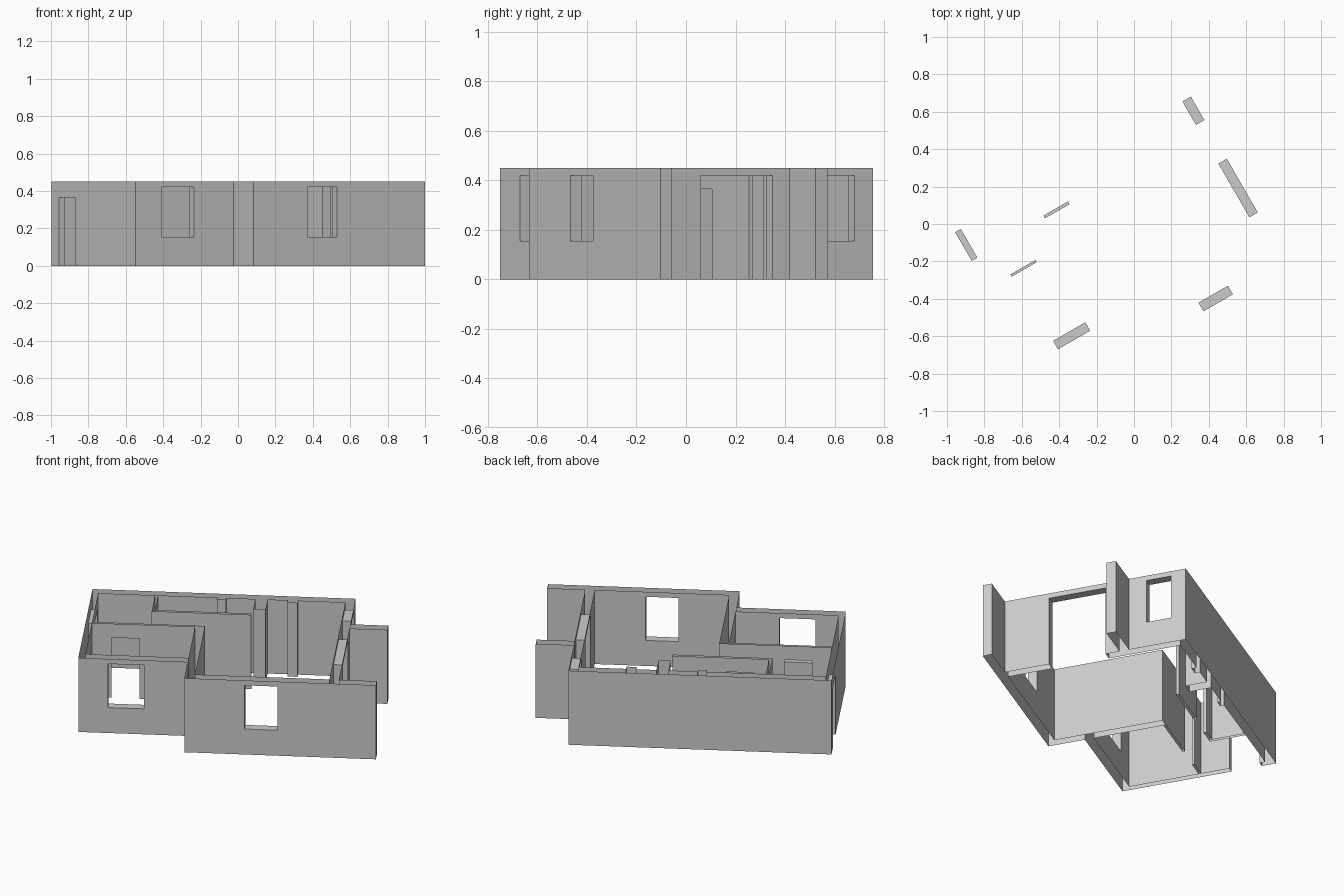
import bpy, bmesh, math

cube = bpy.data.objects.get("Cube")
if cube:
    bpy.data.objects.remove(cube, do_unlink=True)

HEIGHT, DOOR, SILL, HEAD = 0.45, 0.365, 0.155, 0.42
TURN = math.radians(30)  # the plan is drawn square, then turned

plaster = bpy.data.materials.new("grey plaster")
plaster.use_nodes = True
GREY = (0.6, 0.6, 0.6, 1)
plaster.diffuse_color = GREY
plaster.node_tree.nodes["Principled BSDF"].inputs["Base Color"].default_value = GREY


def inside(p, box):
    return all(box[i] < p[i] < box[i + 3] for i in range(3))


def build_walls(name, walls, openings=()):
    """Union of plan rectangles minus opening boxes, open at top and bottom."""
    solids = [(a, b, 0, c, d, HEIGHT) for a, b, c, d in walls]
    cuts = [sorted({box[i + k] for box in solids + list(openings) for k in (0, 3)})
            for i in range(3)]
    cuts[2] = [z for z in cuts[2] if 0 <= z <= HEIGHT]

    def filled(idx):
        if any(n < 0 or n >= len(cuts[i]) - 1 for i, n in enumerate(idx)):
            return False
        mid = [(cuts[i][n] + cuts[i][n + 1]) / 2 for i, n in enumerate(idx)]
        return (any(inside(mid, s) for s in solids)
                and not any(inside(mid, o) for o in openings))

    bm = bmesh.new()
    cells = [(i, j, k) for i in range(len(cuts[0]) - 1)
             for j in range(len(cuts[1]) - 1) for k in range(len(cuts[2]) - 1)]
    for cell in filter(filled, cells):
        for axis in range(3):
            for side in (0, 1):
                beside = list(cell)
                beside[axis] += 2 * side - 1
                plane = cuts[axis][cell[axis] + side]
                rim = axis == 2 and plane in (0, HEIGHT)
                if rim or filled(beside):
                    continue
                b, c = (axis + 1) % 3, (axis + 2) % 3
                ring = [(0, 0), (1, 0), (1, 1), (0, 1)]
                verts = []
                for s, t in (ring if side else ring[::-1]):
                    co = [0, 0, 0]
                    co[axis] = plane
                    co[b] = cuts[b][cell[b] + s]
                    co[c] = cuts[c][cell[c] + t]
                    verts.append(bm.verts.new(co))
                bm.faces.new(verts)
    bmesh.ops.remove_doubles(bm, verts=bm.verts, dist=0.0005)
    bmesh.ops.dissolve_limit(bm, angle_limit=0.01, verts=bm.verts, edges=bm.edges)
    mesh = bpy.data.meshes.new(name)
    bm.to_mesh(mesh)
    bm.free()
    mesh.materials.append(plaster)
    obj = bpy.data.objects.new(name, mesh)
    obj.rotation_euler.z = TURN
    bpy.context.collection.objects.link(obj)


def door(a, b, c, d, top=DOOR):
    return (a, b, -1, c, d, top)


def window(a, b, c, d):
    return (a, b, SILL, c, d, HEAD)


# Outer shell with the terrace screens and the pilasters on the back wall
build_walls("outer_walls", [
    (-0.85, -0.377, -0.815, 0.523),   # entrance side
    (-0.85, 0.472, 0.604, 0.523),     # back
    (0.552, -0.59, 0.604, 0.523),     # terrace side
    (-0.245, -0.59, 0.814, -0.537),   # front, running on past the terrace
    (-0.245, -0.59, -0.192, 0.097),   # step in the front
    (-0.85, -0.377, -0.192, -0.325),  # recessed front
    (0.604, 0.135, 0.814, 0.19),      # terrace screen
    (0.055, 0.345, 0.122, 0.5),       # deep pier
    (0.235, 0.443, 0.29, 0.5),        # pilasters
    (-0.155, 0.45, -0.106, 0.5),
], [
    window(0.088, -0.7, 0.27, -0.5),
    window(-0.687, -0.4, -0.488, -0.3),
    window(0.5, 0.293, 0.7, 0.438),
    door(0.5, -0.278, 0.7, 0.054, HEAD),
    door(-0.9, 0.263, -0.8, 0.44),
])

# Thin partitions inside
build_walls("bedroom_partition", [(-0.815, 0.083, -0.245, 0.097)],
            [door(-0.707, 0.05, -0.553, 0.15)])
build_walls("bathroom_partition",
            [(-0.5, 0.264, 0.05, 0.281), (-0.5, 0.264, -0.483, 0.472)],
            [door(-0.397, 0.25, -0.246, 0.3)])
